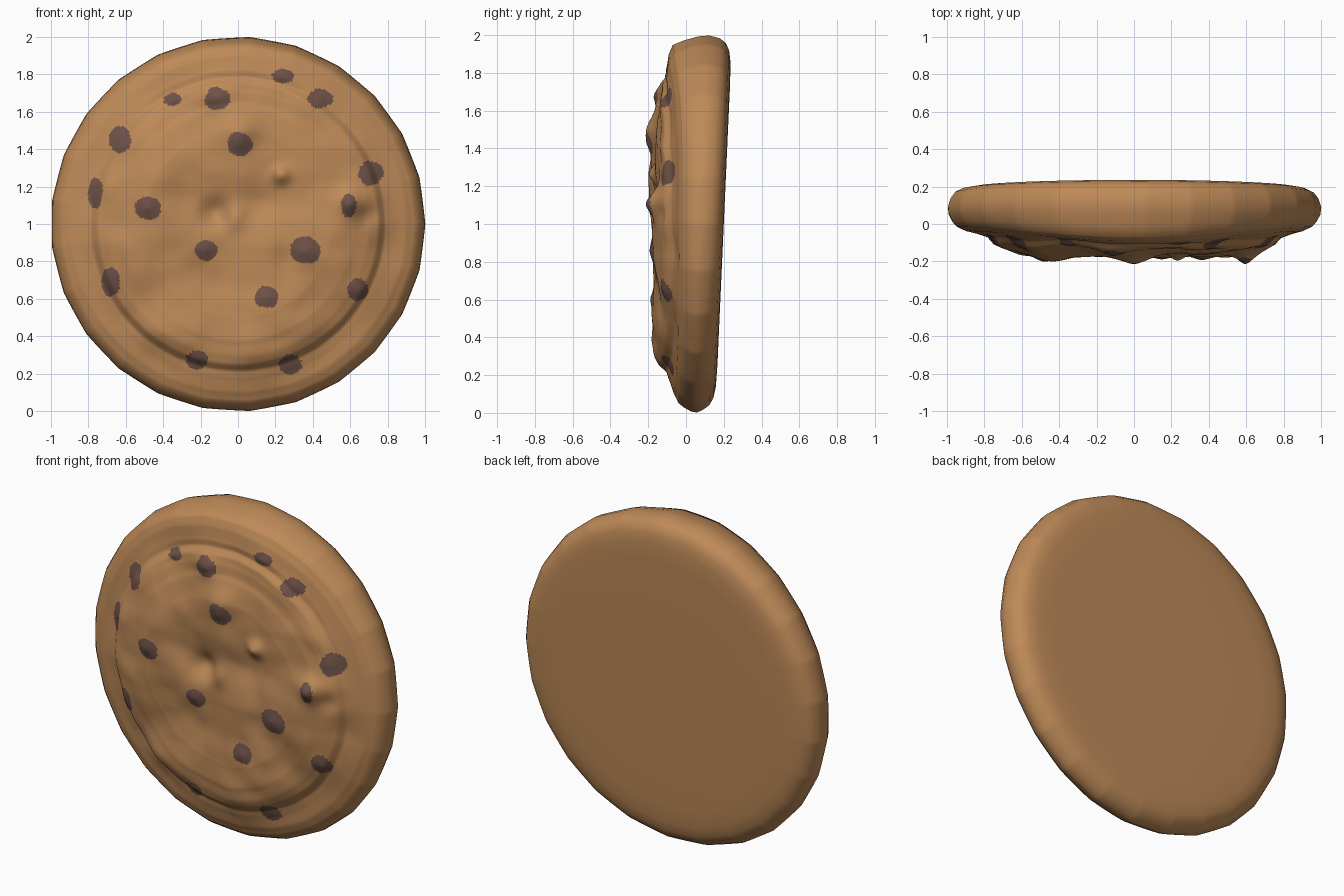
import bpy, bmesh, math
from mathutils import Vector, noise

if "Cube" in bpy.data.objects:
    bpy.data.objects.remove(bpy.data.objects["Cube"])

SEGS, SIDES = 400, 25

# Chocolate chips: centre x, centre z, half width, half height
CHIPS = [(0.24, 1.79, .058, .039), (-0.35, 1.665, .046, .036), (-0.11, 1.67, .067, .06),
         (0.44, 1.67, .066, .052), (-0.63, 1.45, .06, .07), (0.01, 1.425, .065, .065),
         (0.71, 1.27, .067, .064), (-0.76, 1.165, .038, .085), (-0.48, 1.085, .07, .063),
         (0.59, 1.1, .042, .062), (-0.17, .86, .06, .057), (0.36, .86, .08, .074),
         (-0.68, .69, .05, .078), (0.15, .61, .063, .058), (0.64, .65, .053, .062),
         (-0.22, .275, .058, .05), (0.28, .25, .062, .053)]

# Dough lumps and hollows: x, z, radius, height towards the front
LUMPS = [(0.23, 1.26, .05, .045), (0.60, 1.12, .07, .055), (0.0, 1.5, .10, .035),
         (-0.12, 1.06, .08, -.045), (-0.02, 1.03, .06, .02), (0.70, 1.05, .06, -.02),
         (-0.45, .42, .12, .035), (0.05, .36, .16, .045), (0.4, .42, .12, .03),
         (-0.48, 1.2, .12, .02), (0.36, .84, .10, .02), (-0.1, .62, .12, -.02),
         (-0.6, .85, .10, .02), (-0.12, 1.68, .08, .02), (-0.7, 1.2, .08, .02)]

# Cross-section of the biscuit: radius, y, from back centre around the rim
RIM = [(.4, .2), (.75, .2), (.86, .197), (.92, .187), (.96, .168), (.985, .135),
       (1.0, .09), (.995, .05), (.975, .012), (.95, -.015)]
FRONT = [(0, -.163), (.5, -.163), (.62, -.147), (.70, -.125), (.75, -.103),
         (.785, -.065), (.84, -.05), (.9, -.038), (.95, -.015)]


def front_y(r):
    for (r0, y0), (r1, y1) in zip(FRONT, FRONT[1:]):
        if r <= r1:
            return y0 + (y1 - y0) * (r - r0) / (r1 - r0)
    return FRONT[-1][1]


def chip_amount(x, z):
    """Below 1 inside a chip, with a slightly ragged outline."""
    d = min(math.hypot((x - cx) / w, (z - cz) / h) for cx, cz, w, h in CHIPS)
    return d + .12 * noise.noise(Vector((x * 18, 3, z * 18)))


def relief(x, z, r):
    fade = min(1, max(0, (.92 - r) / .2))
    n = .036 * noise.noise(Vector((x * 3.5, 7.3, z * 3.5))) + .008 * noise.noise(Vector((x * 8, 1.7, z * 8)))
    for cx, cz, s, h in LUMPS:
        n += h * math.exp(-((x - cx) ** 2 + (z - cz) ** 2) / (s * s))
    n += .012 * max(0, 1 - chip_amount(x, z))
    return n * fade


def rim_swell(r, a):
    """The front of the rim is fuller at the top and a little at the bottom."""
    s = math.sin(a)
    amount = .055 * s ** 4 if s > 0 else .025 * s ** 4
    return amount * min(1, max(0, (1 - r) / .05)) * min(1, max(0, (r - .65) / .17))


def outline(a):
    """Slightly faceted round edge."""
    step = 2 * math.pi / SIDES
    return math.cos(step / 2) / math.cos((a % step) - step / 2)


def place(r, y, a, front):
    k = 1 + .8 * (outline(a) - 1) * r ** 4
    x, z = r * k * math.cos(a), 1 + r * k * math.sin(a)
    if front:
        y = max(-.225, y - relief(x, z, r))
    else:
        y += .045 * (z - 1) * min(1, max(0, (y + .015) / .15))
    if y < .08:
        y -= rim_swell(r, a)
    return x, y, z


def material(name, rgb):
    m = bpy.data.materials.new(name)
    m.diffuse_color = (*rgb, 1)
    m.use_nodes = True
    m.node_tree.nodes["Principled BSDF"].inputs["Base Color"].default_value = m.diffuse_color
    return m


# Rings run from the back, round the rim, to the front centre
bm = bmesh.new()
profile = [(r, y, False) for r, y in RIM]
n_front = 110
profile += [(.95 * (1 - i / n_front), front_y(.95 * (1 - i / n_front)), True) for i in range(1, n_front)]
rings = [[bm.verts.new(place(r, y, 2 * math.pi * i / SEGS, f)) for i in range(SEGS)]
         for r, y, f in profile]
for a, b in zip(rings, rings[1:]):
    for i in range(SEGS):
        j = (i + 1) % SEGS
        bm.faces.new((a[i], a[j], b[j], b[i]))
for ring, y, f in ((rings[0], .2, False), (rings[-1], -.163, True)):
    c = bm.verts.new(place(0, y, 0, f))
    for i in range(SEGS):
        bm.faces.new((ring[i], ring[(i + 1) % SEGS], c))
bmesh.ops.recalc_face_normals(bm, faces=bm.faces)

# Chips are coloured patches of the front surface
for f in bm.faces:
    f.smooth = True
    c = f.calc_center_median()
    if c.y < .02 and chip_amount(c.x, c.z) < 1:
        f.material_index = 1

mesh = bpy.data.meshes.new("cookie")
bm.to_mesh(mesh)
bm.free()
mesh.materials.append(material("baked dough", (.515, .254, .098)))
mesh.materials.append(material("dark chocolate", (.156, .084, .065)))
bpy.context.collection.objects.link(bpy.data.objects.new("cookie", mesh))
